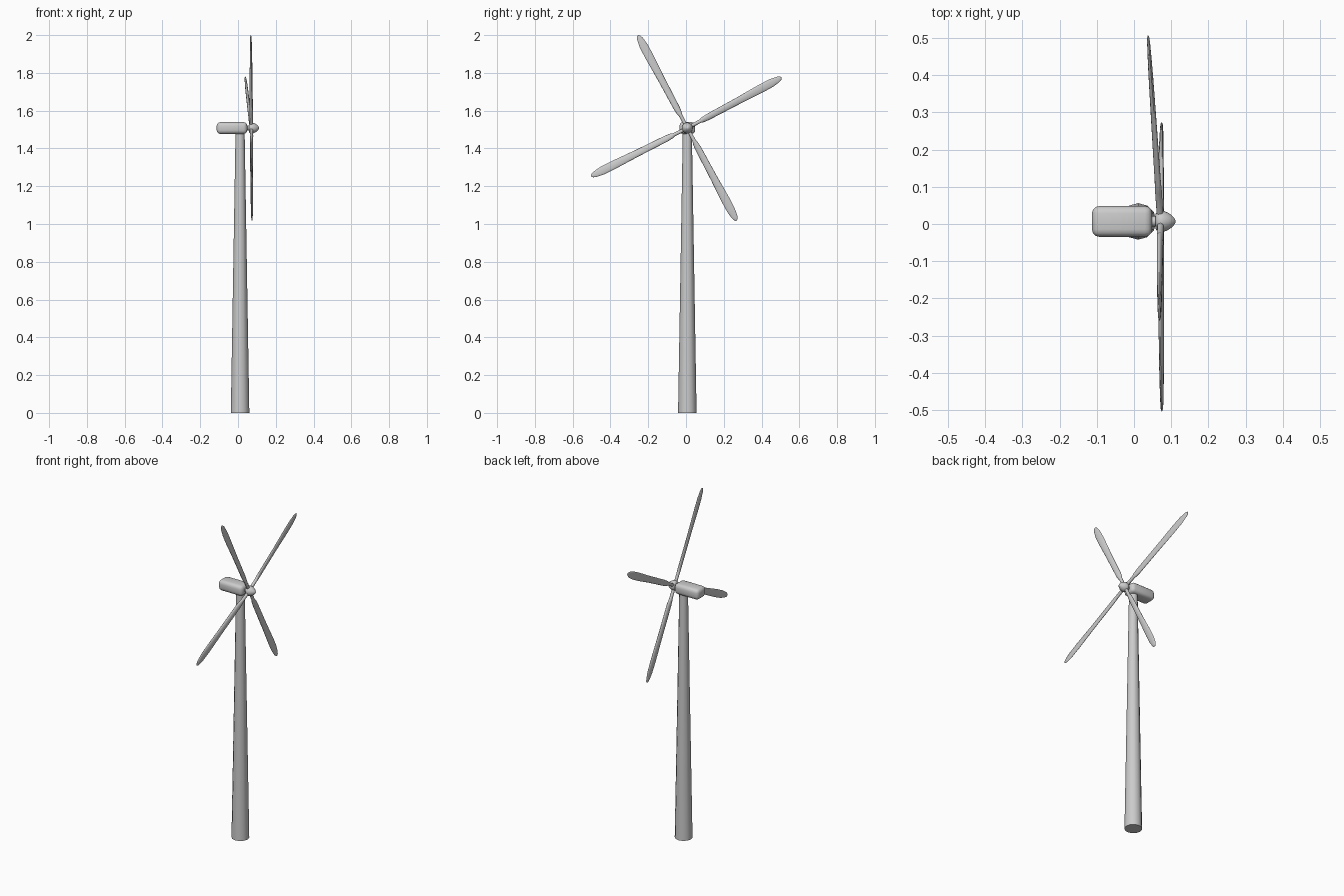
import bpy, bmesh, math
from mathutils import Vector

if "Cube" in bpy.data.objects:
    bpy.data.objects.remove(bpy.data.objects["Cube"])

AXIS_Y, AXIS_Z, ROTOR_X = 0.007, 1.508, 0.071


def add_object(name, bm, angle=40):
    bmesh.ops.recalc_face_normals(bm, faces=bm.faces)
    mesh = bpy.data.meshes.new(name)
    bm.to_mesh(mesh)
    bm.free()
    ob = bpy.data.objects.new(name, mesh)
    bpy.context.collection.objects.link(ob)
    bpy.ops.object.select_all(action='DESELECT')
    ob.select_set(True)
    bpy.context.view_layer.objects.active = ob
    bpy.ops.object.shade_smooth_by_angle(angle=math.radians(angle))
    return ob


def loft(name, rings, angle=40):
    """Skin a list of equally sized point rings and cap both ends."""
    bm = bmesh.new()
    rows = [[bm.verts.new(p) for p in ring] for ring in rings]
    n = len(rows[0])
    for a, b in zip(rows, rows[1:]):
        for i in range(n):
            j = (i + 1) % n
            bm.faces.new((a[i], a[j], b[j], b[i]))
    bm.faces.new(rows[0])
    bm.faces.new(rows[-1])
    return add_object(name, bm, angle)


def ellipse(centre, u, v, n):
    return [centre + u * math.cos(2 * math.pi * i / n) + v * math.sin(2 * math.pi * i / n)
            for i in range(n)]


X, Y, Z = Vector((1, 0, 0)), Vector((0, 1, 0)), Vector((0, 0, 1))

# Tapered tower
loft("tower", [ellipse(Vector((0.011, AXIS_Y, z)), X * r, Y * r, 12)
               for z, r in ((0, 0.049), (1.49, 0.024))])

# Rounded nacelle housing
bm = bmesh.new()
bmesh.ops.create_cube(bm, size=1)
for v in bm.verts:
    v.co = Vector((v.co.x * 0.162 - 0.032, v.co.y * 0.083 + AXIS_Y, v.co.z * 0.063 + AXIS_Z))
bmesh.ops.bevel(bm, geom=bm.edges[:], offset=0.02, segments=3, profile=0.5, affect='EDGES')
add_object("nacelle", bm)

# Shaft and hub with pointed dome, turned around the rotor axis
for name, profile in (
        ("rotor_shaft", [(0.04, 0.014), (0.066, 0.014)]),
        ("hub", [(0.058, 0.02), (0.062, 0.026), (0.07, 0.029), (0.08, 0.028), (0.092, 0.023),
                 (0.102, 0.016), (0.109, 0.008), (0.112, 0.002)])):
    loft(name, [ellipse(Vector((x, AXIS_Y, AXIS_Z)), Y * r, Z * r, 20) for x, r in profile], 50)

# Blade sections: distance along blade, half chord, half thickness, twist in degrees
SECTIONS = [(0.015, 0.009, 0.009, 0), (0.08, 0.010, 0.009, 12), (0.09, 0.014, 0.009, 12),
            (0.12, 0.017, 0.008, 11), (0.30, 0.019, 0.007, 8), (0.44, 0.023, 0.006, 5),
            (0.50, 0.022, 0.005, 4), (0.54, 0.016, 0.004, 3), (0.555, 0.010, 0.003, 3),
            (0.562, 0.003, 0.001, 3)]

# Four blades: angle, length, tip offset along the rotor axis
for k, (deg, length, lean) in enumerate(((28.2, 0.566, -0.033), (118, 0.556, -0.003),
                                         (208 - 1.4, 0.57, 0.004), (298, 0.555, 0.003))):
    a = math.radians(deg)
    along = Vector((0, math.cos(a), math.sin(a)))
    across = Vector((0, -math.sin(a), math.cos(a)))
    rings = []
    for r, chord, thick, twist in SECTIONS:
        t = math.radians(twist)
        s = r / 0.562
        c = Vector((ROTOR_X + lean * s, AXIS_Y, AXIS_Z)) + along * (s * length)
        u = across * math.cos(t) + X * math.sin(t)
        v = X * math.cos(t) - across * math.sin(t)
        rings.append(ellipse(c, u * chord, v * thick, 14))
    loft(f"blade_{k + 1}", rings, 60)
